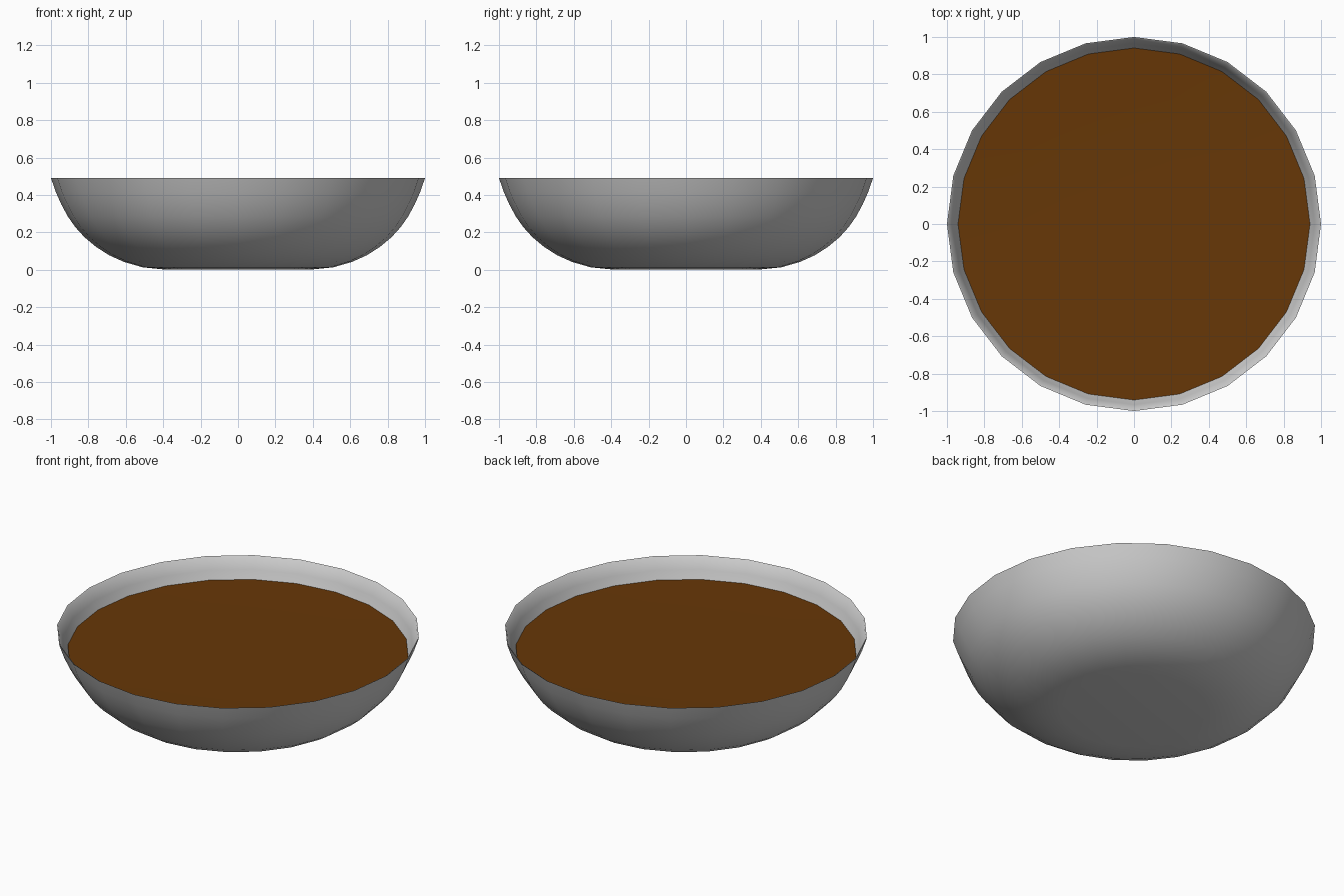
import bpy, bmesh, math

if "Cube" in bpy.data.objects:
    bpy.data.objects.remove(bpy.data.objects["Cube"])

SIDES = 24


def lathe(name, profile):
    """Revolve (radius, z) points around z; radius 0 becomes a pole."""
    bm = bmesh.new()
    rings = []
    for r, z in profile:
        if r == 0:
            rings.append([bm.verts.new((0, 0, z))] * SIDES)
            continue
        angles = [2 * math.pi * k / SIDES for k in range(SIDES)]
        rings.append([bm.verts.new((r * math.cos(a), r * math.sin(a), z)) for a in angles])
    for lo, hi in zip(rings, rings[1:]):
        for k in range(SIDES):
            n = (k + 1) % SIDES
            bm.faces.new(list(dict.fromkeys((lo[k], lo[n], hi[n], hi[k]))))
    bmesh.ops.recalc_face_normals(bm, faces=bm.faces)
    mesh = bpy.data.meshes.new(name)
    bm.to_mesh(mesh)
    bm.free()
    obj = bpy.data.objects.new(name, mesh)
    bpy.context.collection.objects.link(obj)
    bpy.context.view_layer.objects.active = obj
    obj.select_set(True)
    bpy.ops.object.shade_smooth_by_angle(angle=math.radians(40))
    obj.select_set(False)
    return obj


# Thin-walled bowl: outside up to the rim, then back down the inside
lathe("bowl", [
    (0, 0), (0.40, 0.002), (0.51, 0.013), (0.61, 0.042), (0.69, 0.078),
    (0.76, 0.123), (0.82, 0.173), (0.87, 0.228), (0.91, 0.285),
    (0.945, 0.35), (0.974, 0.415), (1.0, 0.49),
    (0.993, 0.486), (0.966, 0.418), (0.937, 0.354), (0.902, 0.290),
    (0.862, 0.234), (0.813, 0.180), (0.754, 0.131), (0.686, 0.087),
    (0.607, 0.051), (0.508, 0.023), (0.40, 0.012), (0, 0.010),
])

# Soup surface, dished very slightly towards the middle
soup = lathe("soup", [(0, 0.362), (0.4, 0.363), (0.7, 0.366), (0.941, 0.370)])
if soup.data.polygons[0].normal.z < 0:
    soup.data.flip_normals()
broth = bpy.data.materials.new("brown_broth")
broth.diffuse_color = (0.135, 0.038, 0.002, 1)
broth.use_nodes = True
broth.node_tree.nodes["Principled BSDF"].inputs["Base Color"].default_value = broth.diffuse_color
soup.data.materials.append(broth)
